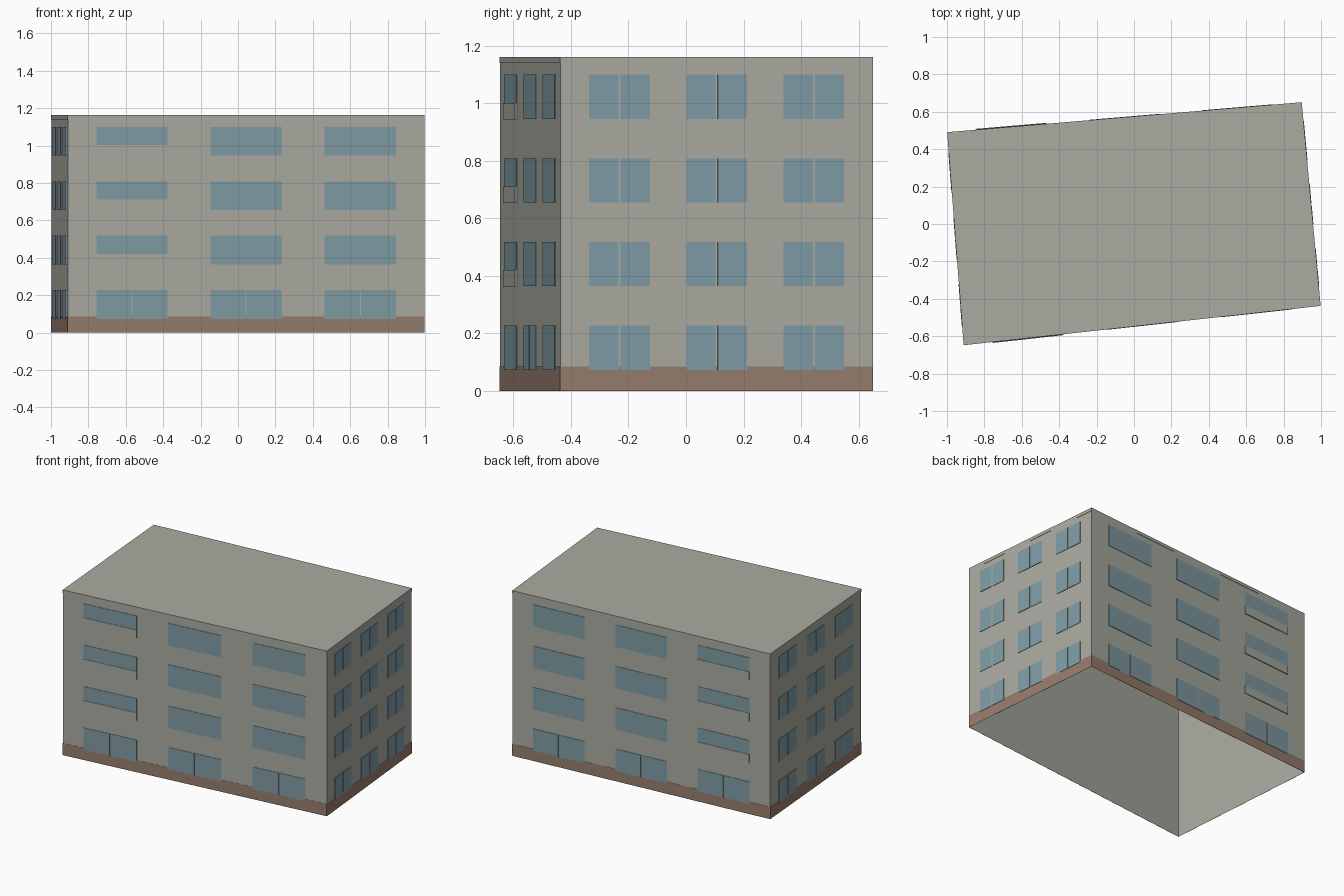
import bpy
import bmesh
from mathutils import Vector

default = bpy.data.objects.get("Cube")
if default:
    bpy.data.objects.remove(default, do_unlink=True)


def material(name, r, g, b):
    m = bpy.data.materials.new(name)
    m.use_nodes = True
    m.diffuse_color = (r, g, b, 1)
    m.node_tree.nodes["Principled BSDF"].inputs["Base Color"].default_value = (r, g, b, 1)
    return m


wall_grey = material("wall grey", 0.41, 0.41, 0.365)
brick_brown = material("brick brown", 0.31, 0.205, 0.155)
glass_blue = material("glass blue", 0.215, 0.335, 0.38)

HEIGHT = 1.162
PLINTH = 0.085
TRIM = 1.14
FLOORS = [0.073 + 0.291 * i for i in range(4)]
WINDOW_H = 0.154

# Footprint corners, counter-clockwise from the front left of the plan
corners = [Vector(c) for c in ((-0.91, -0.647), (0.997, -0.437), (0.896, 0.65), (-0.998, 0.49))]


def make_object(name, bm, mat):
    bmesh.ops.recalc_face_normals(bm, faces=bm.faces)
    mesh = bpy.data.meshes.new(name)
    bm.to_mesh(mesh)
    bm.free()
    mesh.materials.append(mat)
    obj = bpy.data.objects.new(name, mesh)
    bpy.context.collection.objects.link(obj)
    return obj


def add_plate(bm, a, b, s0, s1, z0, z1, depth):
    """Thin box on the wall a-b, between the fractions s0 and s1 of its length."""
    along = b - a
    out = Vector((along.y, -along.x)).normalized() * depth
    p, q = a + along * s0, a + along * s1
    ring = [p, q, q + out, p + out]
    low = [bm.verts.new((v.x, v.y, z0)) for v in ring]
    high = [bm.verts.new((v.x, v.y, z1)) for v in ring]
    for i in range(4):
        if i == 0:
            continue  # the side against the wall stays open
        j = (i + 1) % 4
        bm.faces.new((low[i], low[j], high[j], high[i]))
    bm.faces.new(low[::-1])
    bm.faces.new(high)


# Main shell: four walls and a flat roof, open underneath
bm = bmesh.new()
low = [bm.verts.new((c.x, c.y, 0)) for c in corners]
high = [bm.verts.new((c.x, c.y, HEIGHT)) for c in corners]
for i in range(4):
    j = (i + 1) % 4
    bm.faces.new((low[i], low[j], high[j], high[i]))
bm.faces.new(high)
make_object("building_shell", bm, wall_grey)

sides = ("front", "right", "back", "left")
for i, side in enumerate(sides):
    a, b = corners[i], corners[(i + 1) % 4]
    is_long = side in ("front", "back")

    # Plinth at the foot and trim at the roof edge
    for name, z0, z1, mat in (("plinth", 0, PLINTH, brick_brown),
                              ("roof_trim", TRIM, HEIGHT, wall_grey)):
        bm = bmesh.new()
        add_plate(bm, a, b, 0, 1, z0, z1, 0.001)
        make_object(f"{side}_{name}", bm, mat)

    # Windows: three columns on four floors, some split by a narrow mullion
    spacing, width, gap = (0.32, 0.2, 0.003) if is_long else (0.311, 0.194, 0.007)
    glass = bmesh.new()
    panels = bmesh.new()
    for col in range(3):
        mid = 0.5 + spacing * (col - 1)
        s0, s1 = mid - width / 2, mid + width / 2
        balcony_col = {"front": 0, "back": 2}.get(side)
        for floor, z in enumerate(FLOORS):
            top = z + WINDOW_H
            if is_long and floor > 0:
                add_plate(glass, a, b, s0, s1, z, top, 0.003)
            else:
                add_plate(glass, a, b, s0, mid - gap / 2, z, top, 0.003)
                add_plate(glass, a, b, mid + gap / 2, s1, z, top, 0.003)
            # Solid panels over the lower part of one column
            if col == balcony_col and floor > 0:
                add_plate(panels, a, b, s0, s1, z - 0.002, z + 0.056, 0.006)
    make_object(f"{side}_windows", glass, glass_blue)
    if is_long:
        make_object(f"{side}_balcony_panels", panels, wall_grey)
    else:
        panels.free()
